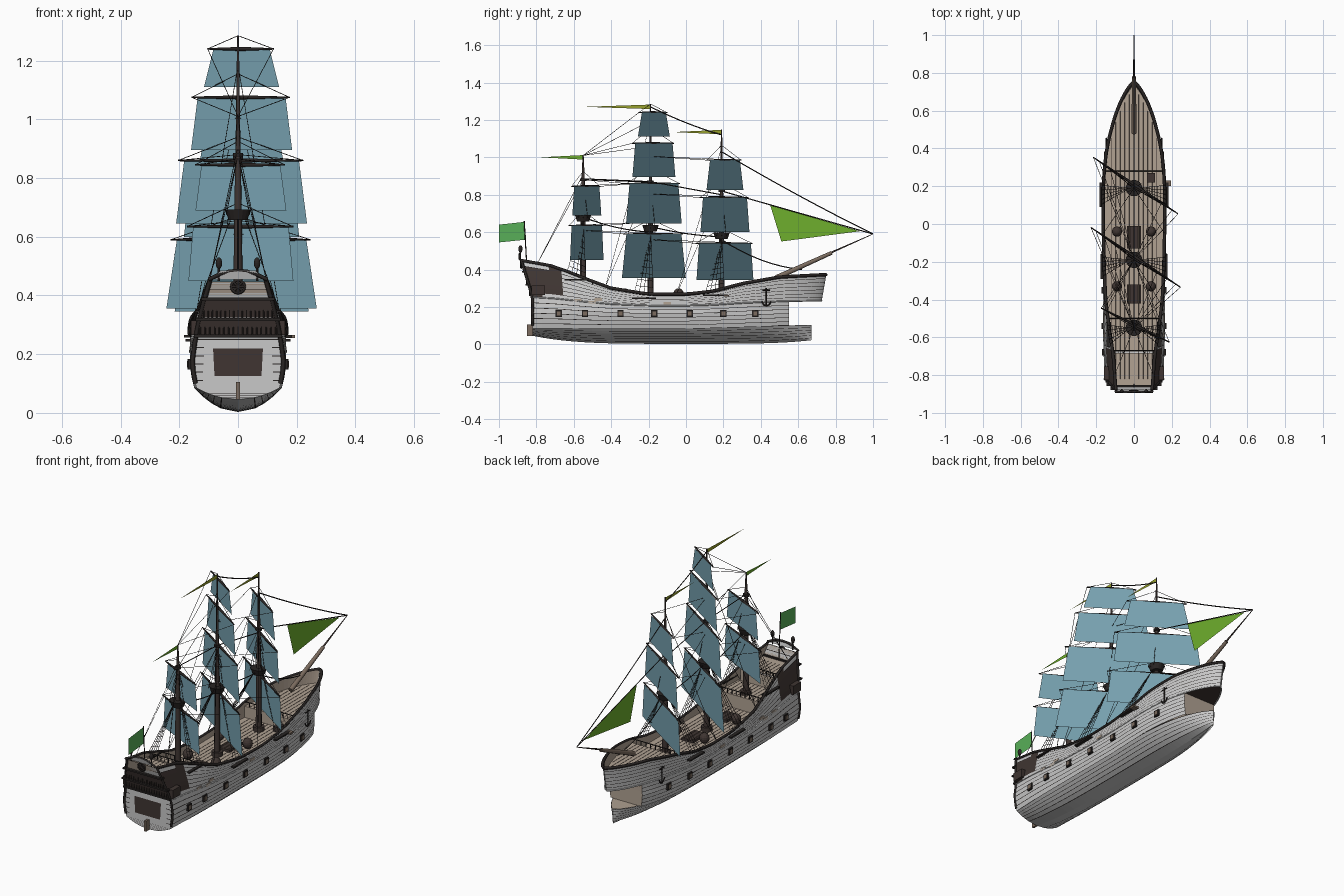
import bpy, bmesh, math
from mathutils import Vector, Matrix

if "Cube" in bpy.data.objects:
    bpy.data.objects.remove(bpy.data.objects["Cube"])


def material(name, r, g, b):
    m = bpy.data.materials.new(name)
    m.use_nodes = True
    m.diffuse_color = (r, g, b, 1)
    m.node_tree.nodes["Principled BSDF"].inputs["Base Color"].default_value = (r, g, b, 1)
    return m


HULL = material("weathered grey planks", .58, .58, .58)
DARK = material("tarred black", .022, .018, .017)
BROWN = material("dark brown wood", .05, .036, .032)
DECK = material("pale deck wood", .44, .36, .29)
SPAR = material("spar wood", .2, .15, .115)
SAIL = material("blue sailcloth", .19, .37, .45)
LIME = material("lime cloth", .156, .43, .026)
GREEN = material("flag green", .098, .43, .098)
OLIVE = material("olive cloth", .305, .35, .026)


def mesh(name, verts, faces, mats, idx=None):
    me = bpy.data.meshes.new(name)
    me.from_pydata(verts, [], faces)
    for m in mats:
        me.materials.append(m)
    if idx:
        me.polygons.foreach_set("material_index", idx)
    ob = bpy.data.objects.new(name, me)
    bpy.context.collection.objects.link(ob)
    return ob


def plate(name, pts, mat):
    return mesh(name, pts, [list(range(len(pts)))], [mat])


def solid(name, mat, loc, size, kind="box", top=1):
    bm = bmesh.new()
    if kind == "box":
        bmesh.ops.create_cube(bm, size=1)
    elif kind == "ball":
        bmesh.ops.create_uvsphere(bm, u_segments=12, v_segments=8, radius=.5)
    else:
        bmesh.ops.create_cone(bm, cap_ends=True, segments=16, radius1=.5, radius2=.5 * top, depth=1)
    bm.transform(Matrix.Translation(loc) @ Matrix.Diagonal((*size, 1)))
    ob = mesh(name, [], [], [mat])
    bm.to_mesh(ob.data)
    bm.free()
    return ob


def tubes(name, paths, radius, mat, res=0):
    # each path is a list of points; radius may be a list that tapers along the path
    cu = bpy.data.curves.new(name, "CURVE")
    cu.dimensions = "3D"
    cu.bevel_depth = 1
    cu.bevel_resolution = res
    cu.use_fill_caps = True
    for path in paths:
        sp = cu.splines.new("POLY")
        sp.points.add(len(path) - 1)
        for i, p in enumerate(path):
            sp.points[i].co = (*p, 1)
            sp.points[i].radius = radius[i] if isinstance(radius, list) else radius
    cu.materials.append(mat)
    ob = bpy.data.objects.new(name, cu)
    bpy.context.collection.objects.link(ob)


def lerp(table, x):
    for (a, p), (b, q) in zip(table, table[1:]):
        if x <= b:
            return p + (q - p) * max(0, (x - a) / (b - a))
    return table[-1][1]


# Hull shape: sheer line, cross-section and plan
SHEER = [(-.85, .455), (-.7, .42), (-.55, .355), (-.4, .3), (-.2, .268), (0, .268),
         (.15, .285), (.3, .325), (.5, .36), (.75, .375)]
SECTION = [(.08, .148), (.12, .158), (.17, .165), (.24, .155), (.3, .143), (.38, .122), (.48, .092)]


def sheer(y): return lerp(SHEER, y)
def middle(y): return .14 + .25 * sheer(y)
def low(y): return .085 + .02 * max(0, y / .68)
def keel(y): return .003 + .03 * abs(y / .75) ** 4
def stern(z): return -.82 - .3 * max(0, z - .25)


def width(y, z, end=.72):
    s = lerp(SECTION, z)
    if z > .17:
        s += (.163 - s) * min(1, max(0, (y + .6) / .6))
    u = min(1, max(0, (y - .1) / (end - .1)))
    return s * (1 - u ** 2.5) ** .75 * (1 - .06 * max(0, (-y - .6) / .25))


def hull_point(y, z, w):
    if y < -.6:
        y += (stern(z) + .82) * (-.6 - y) / .22
    if y > .5 and z > .2:
        y += .03 * (z - .2) / .17 * (y - .5) / .22
    return (w, y, z)


def band(name, bottom, top, planks, end, plan_end, inset=0, round_bottom=False, bow_wall=False):
    rows = [t for k in range(planks) for t in (k / planks, (k + .87) / planks)] + [1]
    n = 44
    ys = [-.82 + (end + .82) * math.sin(v / n * math.pi / 2) for v in range(n + 1)]
    verts, faces, idx = [], [], []
    for side in (1, -1):
        for t in rows:
            for y in ys:
                z = bottom(y) + (top(y) - bottom(y)) * t
                w = width(y, top(y) if round_bottom else z, plan_end) * (t ** .5 if round_bottom else 1)
                verts.append(hull_point(y, z, side * max(0, w - inset)))
    m, half = n + 1, len(rows) * (n + 1)
    for r in range(len(rows) - 1):
        seam = r % 2
        for o in (0, half):
            for v in range(n):
                a = o + r * m + v
                faces.append((a, a + 1, a + m + 1, a + m))
                y, z = verts[a][1:]
                gallery = y < -.71 and .25 < z < .4
                idx.append(2 if inset else 3 if gallery else seam)
        for v in [0] + [n] * bow_wall:
            a = r * m + v
            faces.append((a, a + m, a + m + half, a + half))
            idx.append(2 if v or inset else seam)
    return mesh(name, verts, faces, [HULL, DARK, DECK, BROWN], idx)


band("lower_hull", keel, low, 6, .67, .67, round_bottom=True)
band("middle_hull", low, middle, 6, .55, .72, bow_wall=True)
band("upper_hull", middle, sheer, 7, .72, .72)
band("bulwark_lining", middle, sheer, 1, .715, .72, inset=.007)


# Decks, as strips across the hull
def deck(name, y0, y1, height, mat, end=.72):
    n = 20
    pts = []
    for i in range(n + 1):
        y = y0 + (y1 - y0) * i / n
        z = height(y) if callable(height) else height
        w = max(0, width(y, z, end) - .002)
        pts += [hull_point(y, z, w), hull_point(y, z, -w)]
    mesh(name, pts, [(2 * i, 2 * i + 1, 2 * i + 3, 2 * i + 2) for i in range(n)], [mat])


deck("bow_shelf", .4, .67, low, DECK, .67)
deck("bow_underside", .5, .72, middle, BROWN)
LEVELS = [("poop_deck", -.82, -.67, .38), ("quarter_deck", -.67, -.5, .31),
          ("main_deck", -.5, .28, .235), ("forecastle_deck", .28, .715, .3)]
for name, y0, y1, z in LEVELS:
    deck(name, y0, y1, z, DECK)
    seams = []
    for k in range(-5, 6):
        x = k * .024
        far = max([y0 + (y1 - y0) * i / 30 for i in range(31)
                   if width(y0 + (y1 - y0) * i / 30, z) > abs(x) + .01] or [y0])
        if far > y0:
            seams.append([(x, y0, z), (x, far, z)])
    tubes(name + "_seams", seams, .0012, BROWN)
for y, z0, z1 in ((-.67, .31, .38), (-.5, .235, .31), (.28, .235, .3)):
    w = width(y, z1) - .004
    solid("deck_bulkhead", DECK, (0, y, (z0 + z1) / 2), (2 * w, .008, z1 - z0))
    tubes("deck_railing", [[(-w, y, z1 + .025), (w, y, z1 + .025)]] +
          [[(w * k / 5, y, z1), (w * k / 5, y, z1 + .025)] for k in range(-5, 6)], .003, DARK)

# Rails and wales along both sides
ys = [-.82 + 1.54 * math.sin(i / 40 * math.pi / 2) for i in range(41)]
sides = (1, -1)
tubes("bulwark_rails", [[hull_point(y, sheer(y), s * width(y, sheer(y))) for y in ys] for s in sides], .009, DARK)
tubes("wales", [[hull_point(y, middle(y), s * width(y, middle(y))) for y in ys] for s in sides], .004, HULL)

# Stern: panels, balconies, lanterns and rudder
def stern_plate(name, half0, half1, z0, z1, mat, off=.004):
    plate(name, [(-half0, stern(z0) - off, z0), (half0, stern(z0) - off, z0),
                 (half1, stern(z1) - off, z1), (-half1, stern(z1) - off, z1)], mat)


stern_plate("stern_panel", .12, .115, .105, .235, HULL)
stern_plate("stern_window", .08, .085, .125, .22, BROWN, .007)
stern_plate("lower_gallery", .14, .132, .262, .315, BROWN)
stern_plate("upper_gallery", .13, .113, .325, .385, BROWN)
stern_plate("stern_crest", .085, .06, .455, .485, HULL)
for z, w in ((.262, .3), (.318, .29), (.388, .25)):
    solid("stern_ledge", DARK, (0, stern(z) - .004, z), (w, .025, .009))
bars = []
for k in range(-8, 9):
    for z0, z1, w in ((.262, .3, .016), (.318, .36, .0145)):
        bars.append([(k * w, stern(z0) - .012, z0), (k * w, stern(z0) - .012, z1)])
tubes("gallery_balusters", bars, .0025, DARK)
tubes("stern_frame", [[(s * width(-.82, z), stern(z), z) for z in (.1, .14, .18, .24, .3, .38, .455)]
                      for s in sides], .008, DARK)
tubes("stern_top_rail", [[(x, -.888, .484 - 3 * x * x) for x in (-.1, -.06, -.03, 0, .03, .06, .1)]], .007, DARK)
ring = [(.022 * math.cos(a * math.pi / 8), stern(.43) - .008, .43 + .022 * math.sin(a * math.pi / 8)) for a in range(17)]
tubes("stern_rosette", [ring] + [[ring[i], ring[i + 8]] for i in range(0, 8, 2)], .005, DARK)
solid("rudder", SPAR, (0, -.83, .075), (.012, .04, .06))
for s in sides:
    tubes("lantern_post", [[(s * .065, -.885, .45), (s * .065, -.885, .5)]], .004, DARK)
    solid("lantern", DARK, (s * .065, -.885, .51), (.022, .022, .04), "ball")
    solid("balcony", BROWN, (s * .145, -.79, .29), (.03, .07, .05))

# Gun ports, channels and anchors
for s in sides:
    for y in (-.68, -.54, -.35, -.17, .02, .2, .37):
        w = width(y, .165)
        solid("port_frame", DARK, (s * w, y, .165), (.014, .034, .036))
        solid("port_lid", SPAR, (s * (w + .004), y, .165), (.01, .02, .022))
    for y, z in ((-.58, .235), (-.5, .225), (-.47, .24), (-.1, .22)):
        solid("worn_patch", DECK, (s * width(y, z), y, z), (.005, .04, .014))
    x = s * (width(.43, .26) + .01)
    tubes("anchor", [[(x, .43, .3), (x, .43, .21)], [(x, .41, .29), (x, .45, .29)],
                     [(x, .405, .23), (x, .415, .212), (x, .43, .205), (x, .445, .212), (x, .455, .23)]], .004, DARK)
    for y in (-.04, -.33):
        solid("deck_barrel", BROWN, (s * .09, y, .27), (.055, .055, .06), "ball")
solid("cathead", SPAR, (.175, .215, .26), (.04, .03, .01))
for y, l in ((-.07, .12), (-.37, .1)):
    solid("hatch", BROWN, (0, y, .243), (.075, l, .014))
    tubes("hatch_bars", [[(x, y - l / 2, .251), (x, y + l / 2, .251)] for x in (-.025, 0, .025)], .003, SPAR)
solid("companion_hatch", BROWN, (.09, .245, .25), (.04, .05, .03))

# Masts: y, foot, head, fighting top, cap, yaw, sails (top z, bottom z, half top, half bottom)
MASTS = {
    "main": (-.19, .23, 1.285, .62, .87, 33.7, [(.59, .355, .265, .308), (.86, .645, .235, .268),
                                              (1.075, .895, .18, .207), (1.24, 1.11, .115, .154)]),
    "fore": (.19, .23, 1.15, .58, .82, 33.7, [(.54, .345, .25, .274), (.785, .6, .212, .236),
                                            (.985, .825, .144, .178)]),
    "mizzen": (-.55, .3, 1.01, .675, .88, 26.6, [(.635, .45, .182, .2), (.845, .69, .15, .173)])}
AFT = {"main": "mizzen", "fore": "main", "mizzen": "main"}
ropes = []
for name, (my, foot, head, top, cap, yaw, sails) in MASTS.items():
    a = math.radians(yaw)
    along, ahead = Vector((math.cos(a), -math.sin(a), 0)), Vector((math.sin(a), math.cos(a), 0))
    tubes(name + "_mast", [[(0, my, foot), (0, my, top), (0, my, cap), (0, my, head)]],
          [.017, .013, .009, .003], BROWN, 2)
    solid(name + "_mast_step", BROWN, (0, my, foot + .015), (.06, .06, .03), "cone")
    solid(name + "_top", DARK, (0, my, top), (.065, .065, .035), "cone", 1.35)
    solid(name + "_cap", DARK, (0, my, cap), (.035, .035, .012), "cone")
    for zt, zb, ht, hb in sails:
        c = Vector((0, my, 0))
        f = c + ahead * .022
        up = Vector((0, 0, 1))
        plate(name + "_sail", [f - along * hb + up * zb, f + along * hb + up * zb,
                               f + along * ht + up * zt, f - along * ht + up * zt], SAIL)
        y = c + ahead * .016 + up * zt
        h = ht + .02
        tubes(name + "_yard", [[y - along * h, y, y + along * h]], [.003, .008, .003], DARK, 1)
        goal = Vector((0, MASTS[AFT[name]][0], min(zt + .02, MASTS[AFT[name]][2])))
        for s in sides:
            ropes += [[y + along * s * h, c + up * min(head, zt + .08)], [y + along * s * h, goal]]
    # shrouds with ratlines
    for s in sides:
        feet = []
        for k in range(5):
            fy = my + .015 - .025 * k
            feet.append(Vector((s * (width(fy, sheer(fy)) + .008), fy, sheer(fy))))
        peak = Vector((s * .02, my, top))
        ropes += [[p, peak] for p in feet]
        ropes += [[feet[0].lerp(peak, t / 10), feet[4].lerp(peak, t / 10)] for t in range(1, 10)]
        ropes += [[(s * .04, my + d, top), (0, my, cap)] for d in (-.025, 0, .025)]
        solid(name + "_channel", DARK, feet[2] - Vector((0, 0, .025)), (.025, .13, .008))
        for z in (cap, head - .1):
            by = my - .24
            ropes.append([(0, my, z), (s * width(by, sheer(by)), by, sheer(by))])
tubes("standing_rigging", ropes, .0013, DARK)

# Stays between masts and to the bowsprit
def sagging(a, b, drop):
    a, b = Vector(a), Vector(b)
    return [a.lerp(b, i / 8) - Vector((0, 0, drop * 4 * i / 8 * (1 - i / 8))) for i in range(9)]


TIP = (0, 1, .59)
tubes("stays", [sagging((0, -.19, 1.27), (0, .19, 1.12), .01), sagging((0, .19, 1.03), TIP, .01),
                sagging((0, -.55, .885), (0, -.19, .87), 0), sagging((0, -.19, .87), (0, .19, .8), 0),
                sagging((0, .19, .82), TIP, 0), sagging((0, -.55, .68), (0, -.19, .6), .015),
                sagging((0, -.19, .63), (0, .19, .575), .01), sagging((0, .19, .56), (0, .62, .4), .03)],
      .003, DARK)
tubes("bowsprit", [[(0, .48, .355), (0, .78, .49)]], [.014, .01], SPAR, 2)
tubes("jib_boom", [[(0, .74, .475), TIP]], [.006, .002], BROWN, 1)

# Jib, stern flag and pennants
plate("jib", [(0, .45, .745), (0, .93, .605), (0, .51, .55)], LIME)
tubes("flag_pole", [[(0, -.85, .4), (0, -.865, .66)]], .003, DARK)
plate("stern_flag", [(0, -.862, .655), (0, -1, .64), (0, -1, .545), (0, -.855, .56)], GREEN)
for y, z, l, mat in ((-.19, 1.27, .35, OLIVE), (.19, 1.135, .26, OLIVE), (-.55, 1, .23, LIME)):
    plate("pennant", [(0, y, z + .012), (0, y - l, z), (0, y, z - .012)], mat)
